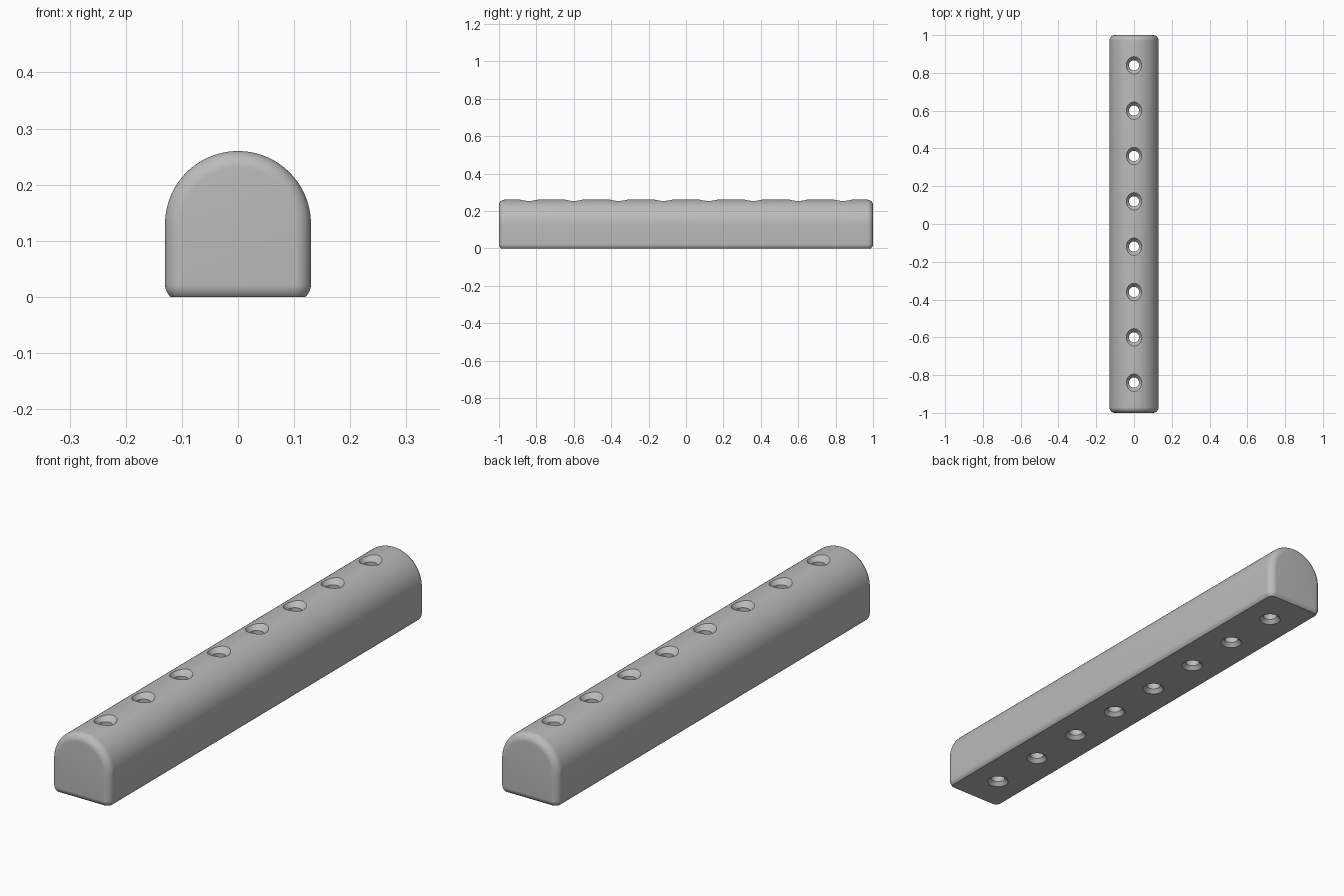
import bpy, bmesh, math
from mathutils import Matrix

cube = bpy.data.objects.get("Cube")
if cube:
    bpy.data.objects.remove(cube)

HALF_W, HALF_L = 0.13, 1.0
FILLET, LOW_Z = 0.03, 0.0224   # edge rounding and height of the lower corner centres
STEPS = 10

grey = bpy.data.materials.new("plain_grey")
grey.use_nodes = True
grey.diffuse_color = (0.5, 0.5, 0.5, 1)
grey.node_tree.nodes["Principled BSDF"].inputs["Base Color"].default_value = (0.5, 0.5, 0.5, 1)


def make_object(name, bm):
    bmesh.ops.recalc_face_normals(bm, faces=bm.faces)
    mesh = bpy.data.meshes.new(name)
    bm.to_mesh(mesh)
    bm.free()
    mesh.materials.append(grey)
    obj = bpy.data.objects.new(name, mesh)
    bpy.context.collection.objects.link(obj)
    return obj


def arc(cx, cz, radius, start, end, steps):
    angles = [math.radians(start + (end - start) * i / steps) for i in range(steps + 1)]
    return [(cx + radius * math.cos(a), cz + radius * math.sin(a)) for a in angles]


def section(inset):
    """Arched cross-section with rounded lower corners, shrunk by inset."""
    side = HALF_W - FILLET
    return (arc(0, HALF_W, HALF_W - inset, 0, 180, 48)
            + arc(-side, LOW_Z, FILLET - inset, 180, 270, STEPS)
            + arc(side, LOW_Z, FILLET - inset, 270, 360, STEPS))


# Body: loft of sections with rounded ends, trimmed flat underneath
stations = []
for i in range(STEPS + 1):
    a = math.pi / 2 * i / STEPS
    stations.append((HALF_L - FILLET * (1 - math.sin(a)), FILLET * (1 - math.cos(a))))
stations = [(-y, d) for y, d in reversed(stations)] + stations

bm = bmesh.new()
rings = [[bm.verts.new((x, y, z)) for x, z in section(d)] for y, d in stations]
for r0, r1 in zip(rings, rings[1:]):
    for i in range(len(r0)):
        j = (i + 1) % len(r0)
        bm.faces.new((r0[i], r0[j], r1[j], r1[i]))
bm.faces.new(rings[0])
bm.faces.new(rings[-1])
bmesh.ops.remove_doubles(bm, verts=bm.verts, dist=1e-5)
cut = bmesh.ops.bisect_plane(bm, geom=bm.verts[:] + bm.edges[:] + bm.faces[:],
                             plane_co=(0, 0, 0), plane_no=(0, 0, -1), clear_outer=True)
bmesh.ops.holes_fill(bm, edges=[e for e in bm.edges if e.is_boundary], sides=0)
body = make_object("drilled_bar", bm)

# Cutters: a through hole with a countersink at both mouths
bm = bmesh.new()
for k in range(8):
    y = -0.84 + 0.24 * k
    loop = []
    for radius, z in ((0.05, -0.01), (0.027, 0.015), (0.027, 0.238), (0.055, 0.27)):
        ring = bmesh.ops.create_circle(bm, segments=32, radius=radius,
                                       matrix=Matrix.Translation((0, y, z)))["verts"]
        loop.append(ring)
    for r0, r1 in zip(loop, loop[1:]):
        for i in range(32):
            j = (i + 1) % 32
            bm.faces.new((r0[i], r0[j], r1[j], r1[i]))
    bm.faces.new(loop[0])
    bm.faces.new(loop[-1])
cutter = make_object("hole_cutter", bm)
cutter.hide_render = True
cutter.hide_set(True)

drill = body.modifiers.new("holes", "BOOLEAN")
drill.operation = "DIFFERENCE"
drill.solver = "EXACT"
drill.object = cutter

# Bake the holes so that shading sees their sharp rims
depsgraph = bpy.context.evaluated_depsgraph_get()
drilled = bpy.data.meshes.new_from_object(body.evaluated_get(depsgraph))
body.modifiers.clear()
body.data = drilled
bpy.data.objects.remove(cutter)

bpy.ops.object.select_all(action="DESELECT")
body.select_set(True)
bpy.context.view_layer.objects.active = body
bpy.ops.object.shade_smooth_by_angle(angle=math.radians(30))
